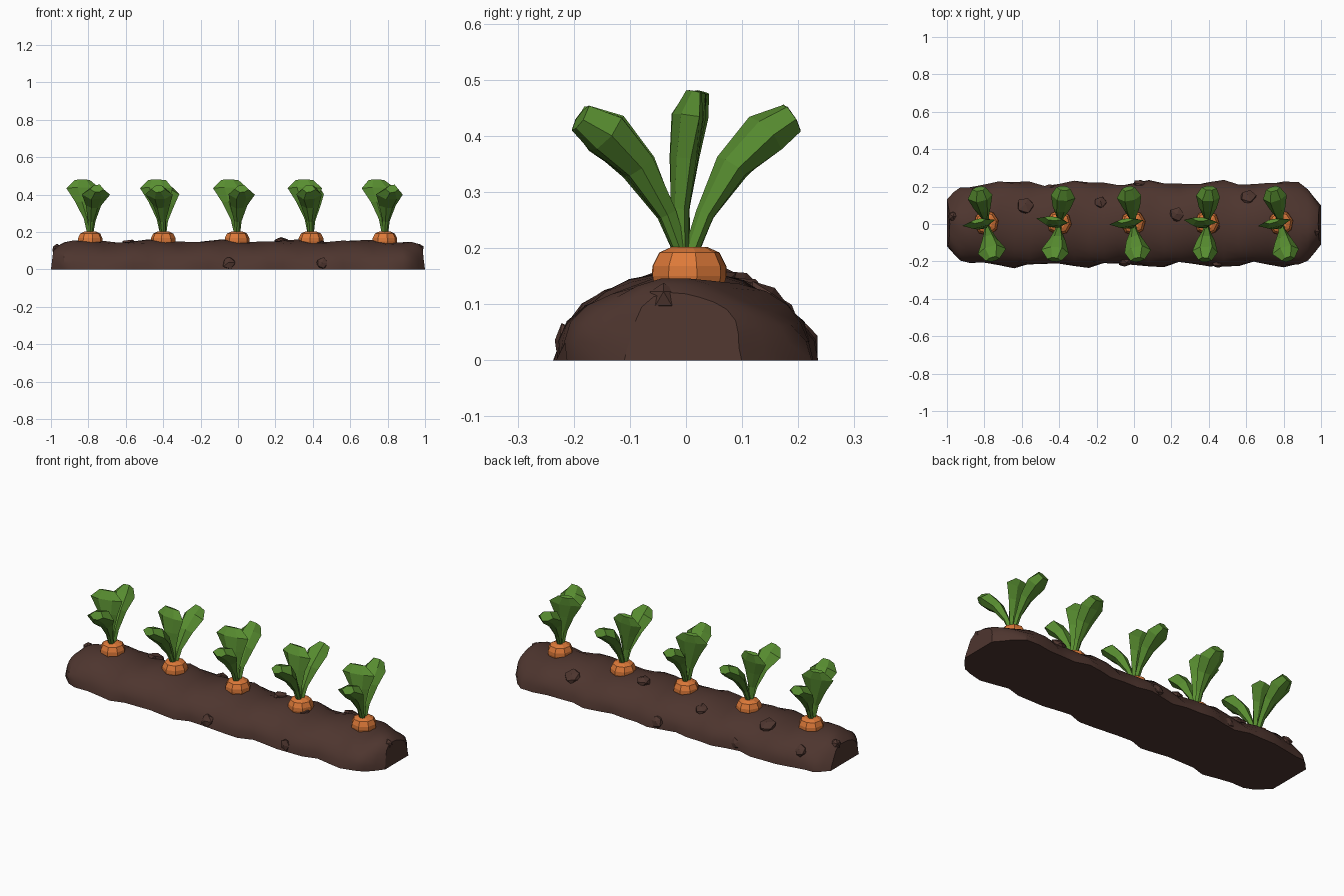
import bpy, bmesh, math, random
from mathutils import Vector, Matrix

random.seed(4)
if "Cube" in bpy.data.objects:
    bpy.data.objects.remove(bpy.data.objects["Cube"])


def material(name, rgb):
    m = bpy.data.materials.new(name)
    m.use_nodes = True
    m.diffuse_color = (*rgb, 1)
    m.node_tree.nodes["Principled BSDF"].inputs["Base Color"].default_value = (*rgb, 1)
    return m


SOIL = material("soil brown", (0.076, 0.036, 0.028))
ORANGE = material("carrot orange", (0.72, 0.19, 0.04))
GREEN = material("leaf green", (0.098, 0.27, 0.03))


def finish(bm, name, mat, smooth=False):
    bmesh.ops.recalc_face_normals(bm, faces=bm.faces)
    mesh = bpy.data.meshes.new(name)
    bm.to_mesh(mesh)
    bm.free()
    mesh.materials.append(mat)
    ob = bpy.data.objects.new(name, mesh)
    bpy.context.collection.objects.link(ob)
    if smooth:
        bpy.ops.object.select_all(action="DESELECT")
        ob.select_set(True)
        bpy.context.view_layer.objects.active = ob
        bpy.ops.object.shade_smooth_by_angle(angle=math.radians(32))
    return ob


def loft(bm, rings):
    """Skin closed rings of points and cap both ends."""
    loops = [[bm.verts.new(p) for p in ring] for ring in rings]
    for a, b in zip(loops, loops[1:]):
        for i in range(len(a)):
            j = (i + 1) % len(a)
            bm.faces.new((a[i], a[j], b[j], b[i]))
    bm.faces.new(loops[0])
    bm.faces.new(loops[-1])


# Soil mound: half-ellipse sections along x, narrowing at rounded ends
ENDS = [(0.985, 0.115, 0.115), (0.965, 0.155, 0.13), (0.93, 0.19, 0.142), (0.88, 0.21, 0.148)]


def mound_point(x, a, w, h):
    bump = 0.012 * math.sin(17 * x + 2 * a) + 0.007 * math.sin(31 * x - 5 * a)
    s, c = math.sin(a), math.cos(a)
    base_flare = 0.015 * (1 - s) if abs(x) > 0.98 else 0
    return Vector((x + math.copysign(base_flare, x), c * (w + bump), s * (h + bump * 0.6)))


stations = [(-x, w, h) for x, w, h in ENDS]
stations += [(-0.8 + 0.08 * i, 0.219, 0.151) for i in range(21)]
stations += ENDS[::-1]
bm = bmesh.new()
loft(bm, [[mound_point(x, math.pi * k / 14, w, h) for k in range(15)] for x, w, h in stations])
finish(bm, "soil_mound", SOIL, smooth=True)

# Soil clods half sunk in the mound: x, angle round the mound, size
CLODS = [(-0.58, 62, 0.05), (-0.18, 57, 0.036), (0.23, 77, 0.042), (0.61, 47, 0.046),
         (-0.45, 9, 0.032), (0.03, 14, 0.036), (-0.05, 171, 0.036), (0.45, 174, 0.034),
         (-0.84, 35, 0.036), (0.42, 95, 0.04)]
for i, (x, deg, size) in enumerate(CLODS):
    a = math.radians(deg)
    bm = bmesh.new()
    bmesh.ops.create_icosphere(bm, subdivisions=1, radius=size)
    for v in bm.verts:
        v.co *= random.uniform(0.85, 1.12)
        v.co.z *= 0.62
    normal = Vector((0, math.cos(a) * 0.7, math.sin(a)))
    place = mound_point(x, a, 0.213, 0.149)
    place.z = max(place.z, 0.033)
    turn = Vector((0, 0, 1)).rotation_difference(normal).to_matrix().to_4x4()
    bm.transform(Matrix.Translation(place) @ turn)
    for v in bm.verts:
        v.co.z = max(v.co.z, 0)
    finish(bm, f"soil_clod_{i + 1}", SOIL)

# Small clods on the two ends
for side in (-1, 1):
    bm = bmesh.new()
    bmesh.ops.create_icosphere(bm, subdivisions=1, radius=0.028)
    bm.transform(Matrix.Translation((side * 0.968, side * -0.04, 0.11)))
    finish(bm, "end_clod", SOIL)


def leaf(name, path, widths, depths, lean, place):
    """Thick faceted blade along a path in the (outward, up) plane."""
    rings = []
    pts = [Vector((r, 0, z)) for r, z in path]
    for i, p in enumerate(pts):
        along = (pts[min(i + 1, len(pts) - 1)] - pts[max(i - 1, 0)]).normalized()
        side = Vector((0, 1, 0))
        out = side.cross(along)
        ring = []
        for u, v in ((1, 0.15), (0.4, 0.8), (-0.35, 0.9), (-1, 0.1), (-0.4, -0.75), (0.45, -0.9)):
            jitter = 1 + random.uniform(-0.1, 0.1)
            ring.append(p + side * (u * widths[i] * jitter + lean * max(0, p.z - 0.2))
                        + out * v * depths[i] * jitter)
        rings.append(ring)
    bm = bmesh.new()
    loft(bm, rings)
    bm.transform(place)
    finish(bm, name, GREEN)


# Five carrots, each with a crown and three leaves
OUTER = [(0.005, 0.18), (0.035, 0.26), (0.085, 0.345), (0.145, 0.405), (0.192, 0.432)]
UPRIGHT = [(-0.005, 0.18), (-0.008, 0.27), (0.0, 0.36), (0.01, 0.435), (0.024, 0.478)]
PLANTS = [(-0.79, 0.19), (-0.4, -0.13), (-0.005, 0.13), (0.39, -0.06), (0.785, 0.2)]
CROWN = [(0.055, 0.1), (0.067, 0.15), (0.066, 0.168), (0.054, 0.192), (0.032, 0.202)]

for n, (x, spin) in enumerate(PLANTS, 1):
    bm = bmesh.new()
    loft(bm, [[(r * math.cos(k * math.tau / 8 + spin), r * math.sin(k * math.tau / 8 + spin), z)
               for k in range(8)] for r, z in CROWN])
    bm.transform(Matrix.Translation((x, 0.006, 0)))
    finish(bm, f"carrot_crown_{n}", ORANGE)

    def at(turn):
        return Matrix.Translation((x, 0, 0)) @ Matrix.Rotation(turn + spin, 4, "Z")

    leaf(f"front_leaf_{n}", OUTER, (0.014, 0.02, 0.045, 0.072, 0.036),
         (0.012, 0.017, 0.032, 0.042, 0.026), 0, at(-math.pi / 2))
    leaf(f"back_leaf_{n}", OUTER, (0.014, 0.02, 0.045, 0.066, 0.038),
         (0.012, 0.017, 0.03, 0.038, 0.028), 0, at(math.pi / 2))
    leaf(f"middle_leaf_{n}", UPRIGHT, (0.014, 0.024, 0.058, 0.088, 0.046),
         (0.012, 0.016, 0.023, 0.025, 0.012), 0.14, at(math.pi / 2))
